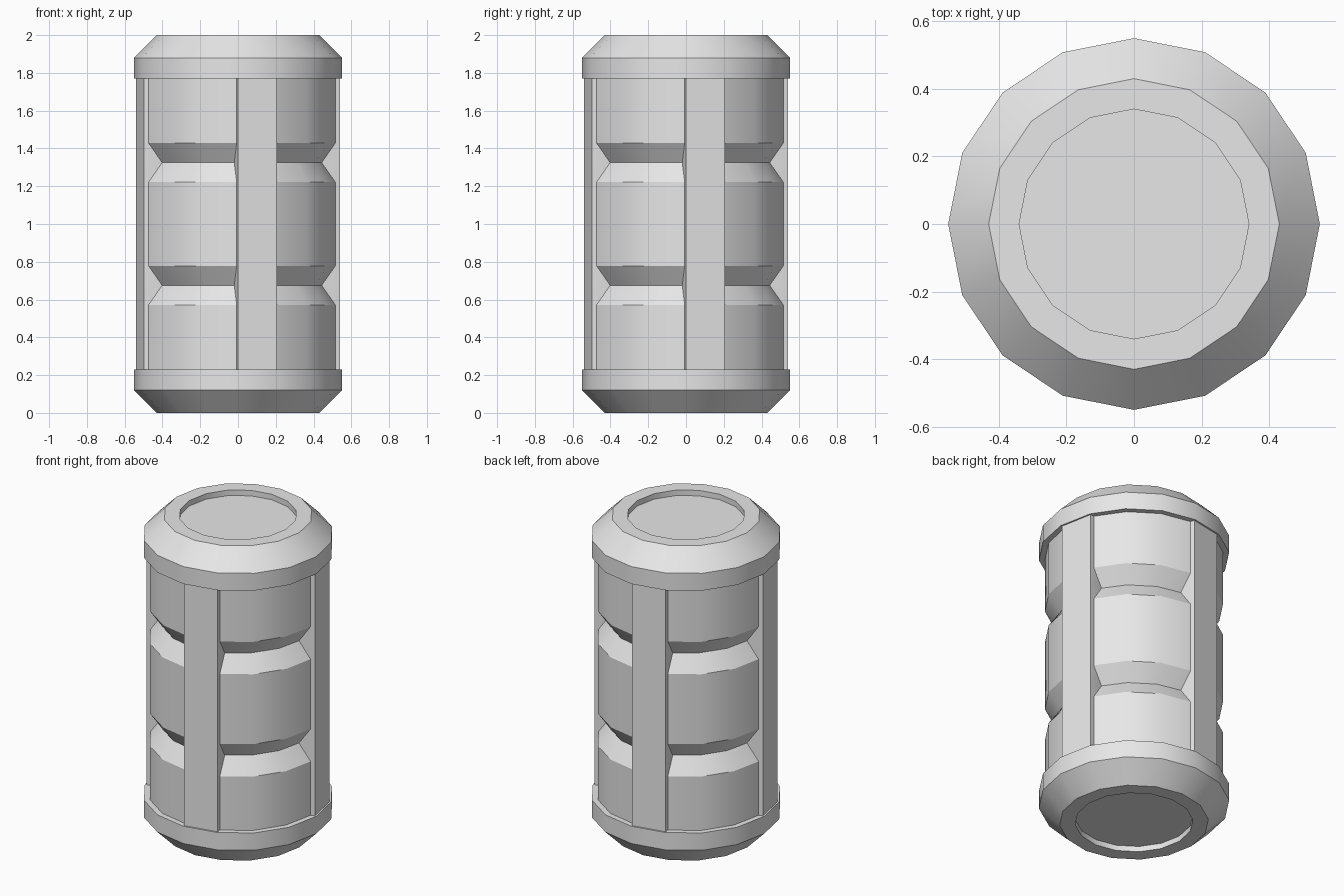
import bpy, bmesh
from math import cos, sin, radians
from mathutils import Vector

cube = bpy.data.objects.get("Cube")
if cube:
    bpy.data.objects.remove(cube)

SIDES = 16
STEP = 360 / SIDES

grey = bpy.data.materials.new("plain_grey")
grey.use_nodes = True
grey.diffuse_color = (0.8, 0.8, 0.8, 1)
grey.node_tree.nodes["Principled BSDF"].inputs["Base Color"].default_value = (0.8, 0.8, 0.8, 1)


def polar(r, angle, z, shift=0):
    """Point on a circle, optionally moved sideways along the tangent."""
    a = radians(angle)
    return Vector((r * cos(a) - shift * sin(a), r * sin(a) + shift * cos(a), z))


def skin(bm, rings):
    """Join closed rings of points with quads and return the vertex rings."""
    rows = [[bm.verts.new(p) for p in ring] for ring in rings]
    for low, high in zip(rows, rows[1:]):
        n = len(low)
        for i in range(n):
            j = (i + 1) % n
            bm.faces.new((low[i], low[j], high[j], high[i]))
    return rows


def finish(bm, name):
    bmesh.ops.remove_doubles(bm, verts=bm.verts, dist=0.0005)
    bmesh.ops.recalc_face_normals(bm, faces=bm.faces)
    mesh = bpy.data.meshes.new(name)
    bm.to_mesh(mesh)
    bm.free()
    mesh.materials.append(grey)
    ob = bpy.data.objects.new(name, mesh)
    bpy.context.collection.objects.link(ob)
    bpy.ops.object.select_all(action='DESELECT')
    ob.select_set(True)
    bpy.context.view_layer.objects.active = ob
    bpy.ops.object.shade_smooth_by_angle(angle=radians(30))
    return ob


# End caps: recessed disc, flat rim, bevel and collar
CAP = [(0.34, 0.035), (0.34, 0), (0.43, 0), (0.55, 0.12), (0.55, 0.23), (0.48, 0.23)]


def cap(name, flip):
    bm = bmesh.new()
    rows = skin(bm, [[polar(r, i * STEP, 2 - z if flip else z) for i in range(SIDES)]
                     for r, z in CAP])
    bm.faces.new(rows[0])
    bm.faces.new(rows[-1])
    finish(bm, name)


cap("bottom_cap", False)
cap("top_cap", True)

# Body: four raised ribs with grooved panels between them
OUTER, INNER, RIB = 0.515, 0.443, 0.54
GAP, GROOVE_GAP = 0.007, 0.02
ROWS = [(0.2, OUTER)]
for middle in (0.675, 1.325):
    ROWS += [(middle - 0.103, OUTER), (middle, INNER), (middle + 0.103, OUTER)]
ROWS.append((1.8, OUTER))


def body_ring(z, r):
    gap = GAP if r == OUTER else GROOVE_GAP
    ring = []
    for quarter in range(4):
        start = quarter * 90
        first, last = start + STEP, start + 90
        ring += [polar(RIB, start, z), polar(RIB, first, z),
                 polar(OUTER, first, z, GAP), polar(r, first, z, gap),
                 polar(r, first + STEP, z), polar(r, last - STEP, z),
                 polar(r, last, z, -gap), polar(OUTER, last, z, -GAP)]
    return ring


bm = bmesh.new()
skin(bm, [body_ring(z, r) for z, r in ROWS])
finish(bm, "ribbed_body")
